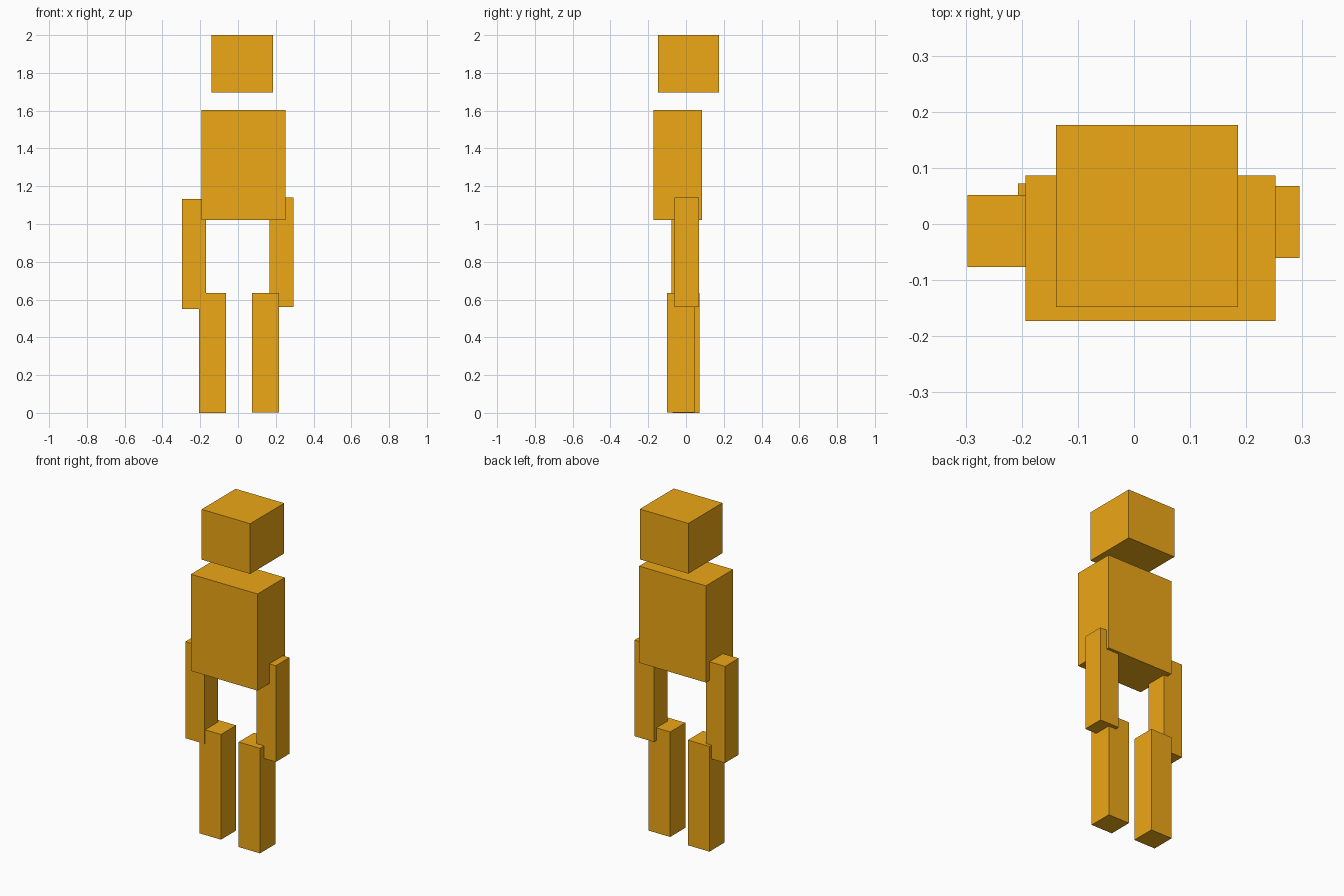
import bpy
from mathutils import Vector

if "Cube" in bpy.data.objects:
    bpy.data.objects.remove(bpy.data.objects["Cube"])

mat = bpy.data.materials.new("amber")
mat.diffuse_color = (0.85, 0.39, 0.008, 1.0)
mat.use_nodes = True
mat.node_tree.nodes["Principled BSDF"].inputs["Base Color"].default_value = mat.diffuse_color


def box(name, lo, hi):
    """Flat-faced box between two opposite corners."""
    lo, hi = Vector(lo), Vector(hi)
    bpy.ops.mesh.primitive_cube_add(size=1, location=(lo + hi) / 2)
    obj = bpy.context.object
    obj.name = name
    obj.scale = hi - lo
    bpy.ops.object.transform_apply(location=False, rotation=False, scale=True)
    obj.data.materials.append(mat)
    return obj


# Head floats above the torso
box("head", (-0.139, -0.148, 1.697), (0.185, 0.176, 2.0))
box("torso", (-0.193, -0.173, 1.021), (0.252, 0.086, 1.604))

# Arms, slightly offset from each other
box("left_arm", (-0.297, -0.077, 0.551), (-0.169, 0.052, 1.133))
box("right_arm", (0.166, -0.061, 0.56), (0.295, 0.068, 1.14))

# Legs, one a little ahead of the other
box("left_leg", (-0.207, -0.072, 0.0), (-0.063, 0.072, 0.634))
box("right_leg", (0.074, -0.1, 0.003), (0.217, 0.045, 0.636))
